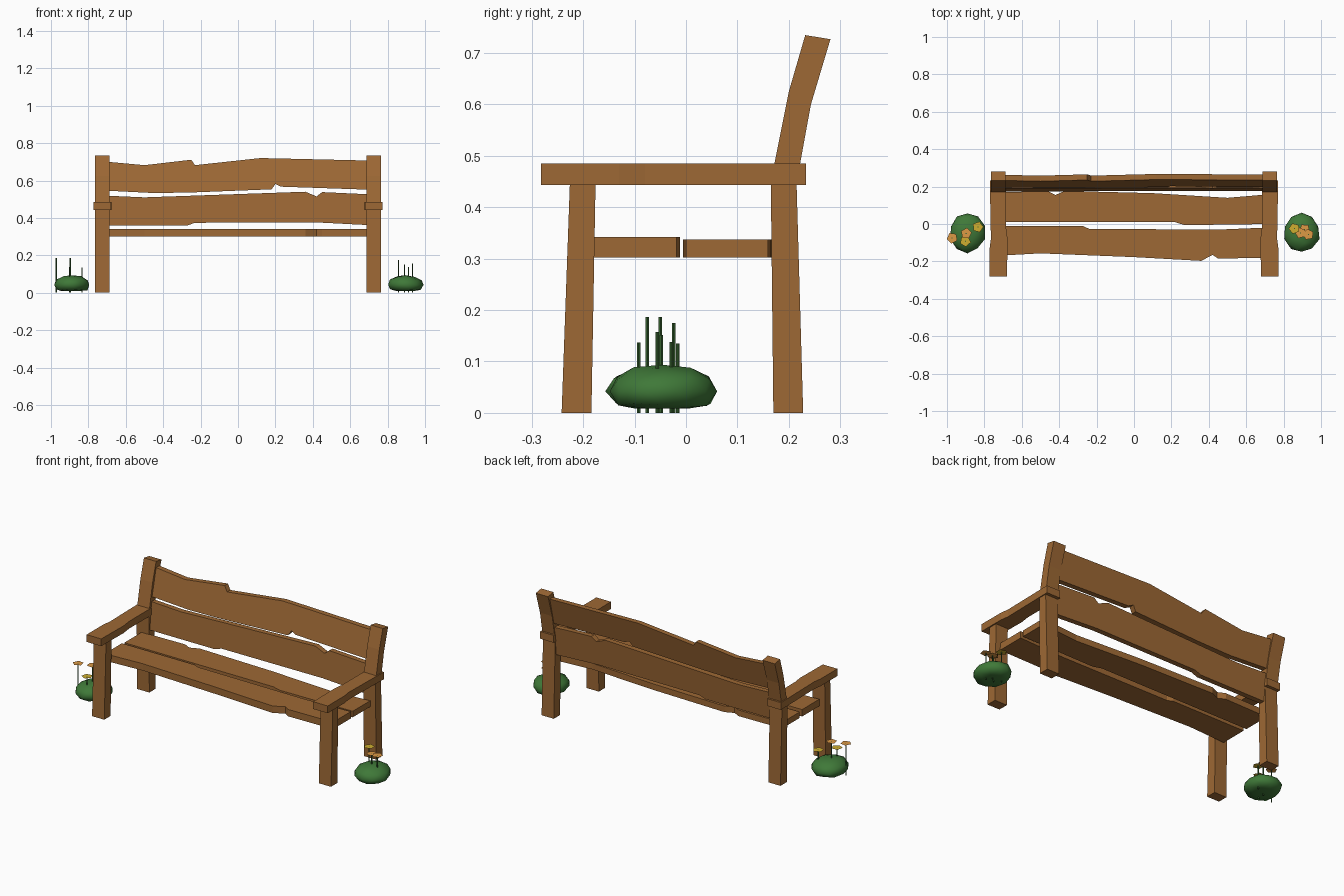
import bpy, bmesh, math, random
from mathutils import Vector

if "Cube" in bpy.data.objects:
    bpy.data.objects.remove(bpy.data.objects["Cube"])

random.seed(4)


def material(name, rgb):
    m = bpy.data.materials.new(name)
    m.diffuse_color = (*rgb, 1)
    m.use_nodes = True
    m.node_tree.nodes["Principled BSDF"].inputs["Base Color"].default_value = m.diffuse_color
    return m


WOOD = material("wood", (0.34, 0.14, 0.035))
LEAF = material("leaf", (0.05, 0.19, 0.04))
STEM = material("stem", (0.04, 0.13, 0.03))
YELLOW = material("yellow_petal", (0.62, 0.42, 0.03))
ORANGE = material("orange_petal", (0.72, 0.32, 0.06))


def finish(bm, name, mat):
    bmesh.ops.recalc_face_normals(bm, faces=bm.faces)
    me = bpy.data.meshes.new(name)
    bm.to_mesh(me)
    bm.free()
    ob = bpy.data.objects.new(name, me)
    bpy.context.collection.objects.link(ob)
    me.materials.append(mat)
    return ob


def prism(name, outline, place, lo, hi, mat=WOOD):
    """Extrude a 2D outline from lo to hi; place(a, b, t) gives the 3D point."""
    bm = bmesh.new()
    ends = [[bm.verts.new(place(a, b, t)) for a, b in outline] for t in (lo, hi)]
    for loop in ends:
        bm.faces.new(loop)
    for i in range(len(outline)):
        j = (i + 1) % len(outline)
        bm.faces.new((ends[0][i], ends[0][j], ends[1][j], ends[1][i]))
    return finish(bm, name, mat)


side = lambda y, z, x: (x, y, z)
flat = lambda x, y, z: (x, y, z)

# Legs, back posts and arms, one set per side
front_leg = [(-0.242, 0), (-0.184, 0), (-0.176, 0.445), (-0.226, 0.445)]
back_post = [(0.17, 0), (0.165, 0.45), (0.172, 0.485), (0.20, 0.625), (0.232, 0.735),
             (0.281, 0.727), (0.243, 0.60), (0.222, 0.485), (0.215, 0.45), (0.228, 0)]
arm = [(0.679, -0.282), (0.772, -0.282), (0.772, -0.13), (0.765, -0.08), (0.771, 0.233),
       (0.684, 0.233), (0.684, -0.02), (0.676, -0.08)]
for s, tag in ((-1, "left"), (1, "right")):
    prism("front_leg_" + tag, front_leg, side, s * 0.687, s * 0.765)
    prism("back_post_" + tag, back_post, side, s * 0.687, s * 0.765)
    prism("armrest_" + tag, [(s * x, y) for x, y in arm], flat, 0.443, 0.485)

# Seat planks with rough edges
E = 0.735
prism("seat_plank_front",
      [(-E, -0.17), (-0.5, -0.157), (0.0, -0.177), (0.36, -0.197), (0.42, -0.165), (0.45, -0.185), (E, -0.18),
       (E, -0.018), (0.45, -0.03), (-0.24, -0.026), (-0.27, -0.012), (-E, -0.012)],
      flat, 0.302, 0.342)
prism("seat_plank_rear",
      [(-E, 0.01), (0.22, 0.01), (0.27, -0.006), (E, 0.0), (E, 0.16), (0.5, 0.14), (0.1, 0.165),
       (-0.37, 0.177), (-0.42, 0.155), (-0.46, 0.175), (-E, 0.17)],
      flat, 0.302, 0.337)


# Back planks, leaning with the posts
def leaning(y0, z0, slope):
    return lambda x, z, t: (x, y0 + (z - z0) * slope + t, z)


B = 0.73
prism("back_plank_upper",
      [(-B, 0.703), (-0.5, 0.682), (-0.25, 0.711), (-0.23, 0.682), (0.12, 0.72), (0.3, 0.716), (B, 0.706),
       (B, 0.55), (0.23, 0.567), (0.2, 0.582), (0.18, 0.553), (-0.25, 0.536), (-0.45, 0.533), (-B, 0.547)],
      leaning(0.192, 0.53, 0.24), 0, 0.03)
prism("back_plank_lower",
      [(-B, 0.52), (-0.5, 0.51), (0.36, 0.54), (0.42, 0.515), (0.45, 0.538), (B, 0.525),
       (B, 0.36), (0.42, 0.376), (-0.23, 0.374), (-0.27, 0.36), (-B, 0.36)],
      leaning(0.175, 0.36, 0.1), 0, 0.03)


# Bushes: flattened, slightly uneven low-poly domes
def bush(name, cx):
    bm = bmesh.new()
    bmesh.ops.create_icosphere(bm, subdivisions=2, radius=1)
    for v in bm.verts:
        p = v.co * random.uniform(0.94, 1.04)
        v.co = Vector((cx + p.x * 0.097, -0.046 + p.y * 0.108, max(0.009, 0.042 + p.z * 0.053)))
    ob = finish(bm, name, LEAF)
    for f in ob.data.polygons:
        f.use_smooth = True


# Flowers: thin stem with a flat five-sided blossom
def flower(i, x, y, h, mat):
    ring = [(x + 0.0035 * math.cos(k * math.tau / 5), y + 0.0035 * math.sin(k * math.tau / 5)) for k in range(5)]
    prism(f"flower_stem_{i}", ring, flat, 0, h, STEM)
    bm = bmesh.new()
    bmesh.ops.create_circle(bm, cap_ends=True, segments=5, radius=0.03)
    turn = random.uniform(0, 1.2)
    for v in bm.verts:
        a, r = math.atan2(v.co.y, v.co.x) + turn, 0.03
        v.co = (x + r * math.cos(a), y + r * math.sin(a), h)
    finish(bm, f"flower_head_{i}", mat)


bush("bush_left", -0.89)
bush("bush_right", 0.897)
for i, f in enumerate([(-0.972, -0.075, 0.187, ORANGE), (-0.897, -0.05, 0.187, ORANGE),
                       (-0.902, -0.092, 0.137, YELLOW), (-0.835, -0.016, 0.135, YELLOW),
                       (0.857, -0.024, 0.175, YELLOW), (0.89, -0.048, 0.152, ORANGE),
                       (0.912, -0.029, 0.138, ORANGE), (0.932, -0.056, 0.157, ORANGE)]):
    flower(i, *f)
